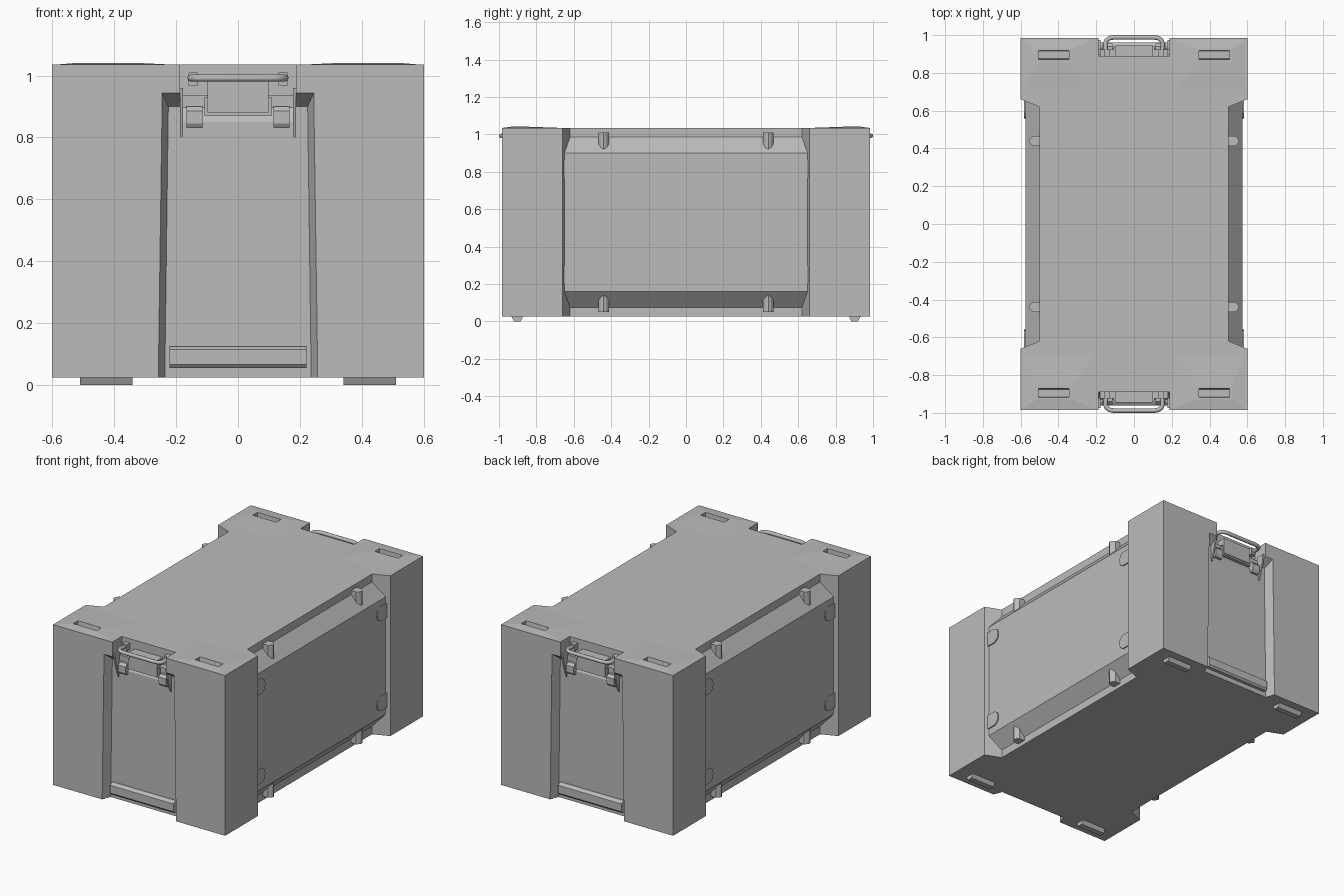
import bpy, bmesh, math

if "Cube" in bpy.data.objects:
    bpy.data.objects.remove(bpy.data.objects["Cube"])

grey = bpy.data.materials.new("plain_grey")
grey.use_nodes = True
grey.diffuse_color = (0.5, 0.5, 0.5, 1)
grey.node_tree.nodes["Principled BSDF"].inputs["Base Color"].default_value = (0.5, 0.5, 0.5, 1)


def loft(name, start, end):
    """Solid between two matching rings of 3D points."""
    bm = bmesh.new()
    a = [bm.verts.new(p) for p in start]
    b = [bm.verts.new(p) for p in end]
    bm.faces.new(a)
    bm.faces.new(b)
    for i in range(len(a)):
        j = (i + 1) % len(a)
        bm.faces.new((a[i], a[j], b[j], b[i]))
    bmesh.ops.recalc_face_normals(bm, faces=bm.faces)
    mesh = bpy.data.meshes.new(name)
    bm.to_mesh(mesh)
    bm.free()
    mesh.materials.append(grey)
    obj = bpy.data.objects.new(name, mesh)
    bpy.context.collection.objects.link(obj)
    return obj


def prism(name, pts, axis, lo, hi):
    """Extrude a 2D profile along one axis."""
    def ring(v):
        return [p[:axis] + (v,) + p[axis:] for p in pts]
    return loft(name, ring(lo), ring(hi))


def box(name, x, y, z):
    return prism(name, [(x[0], y[0]), (x[1], y[0]), (x[1], y[1]), (x[0], y[1])], 2, *z)


def rect(x, y, z):
    return [(x[0], y[0], z), (x[1], y[0], z), (x[1], y[1], z), (x[0], y[1], z)]


def mirror(obj, axes):
    mod = obj.modifiers.new("mirror", "MIRROR")
    mod.use_axis = [c in axes for c in "xyz"]
    mod.use_clip = False
    mod.use_mirror_merge = False
    return obj


def bake(obj):
    """Replace the mesh by its modified version."""
    graph = bpy.context.evaluated_depsgraph_get()
    mesh = bpy.data.meshes.new_from_object(obj.evaluated_get(graph))
    obj.modifiers.clear()
    obj.data = mesh


def cut(obj, cutters):
    for c in cutters:
        mod = obj.modifiers.new("cut", "BOOLEAN")
        mod.operation = "DIFFERENCE"
        mod.solver = "EXACT"
        mod.object = c
    bake(obj)


# Case body with recessed sides
half = [(.6, -.985), (.6, -.66), (.5, -.62), (.5, .62), (.6, .66), (.6, .985)]
body = prism("case_body", half + [(-x, y) for x, y in reversed(half)], 2, .025, 1.035)

# Low rise of the top corners towards the stacking slots
rise = mirror(loft("corner_rise", rect((.19, .6), (.66, .985), 1.034),
                   rect((.33, .52), (.855, .93), 1.041)), "xy")

# Cutters: end recess, handle notch and stacking slots
recess = loft("recess_cutter",
              [(-.265, -1, -.1), (.265, -1, -.1), (.25, -1, .955), (-.25, -1, .955)],
              [(-.238, -.93, -.1), (.238, -.93, -.1), (.225, -.93, .9), (-.225, -.93, .9)])
notch = prism("notch_cutter", [(-1.1, 1.2), (-.89, 1.2), (-.89, .93), (-.93, .85), (-1.1, .85)],
              0, -.187, .187)
slot = loft("slot_cutter", rect((.345, .505), (.875, .915), 1.01),
            rect((.34, .51), (.863, .922), 1.1))
for c, axes in ((recess, "y"), (notch, "y"), (slot, "xy")):
    mirror(c, axes)
    bake(c)
    c.hide_render = True
bake(rise)
cut(rise, [slot])
cut(body, [recess, notch, slot])
for c in (recess, notch, slot):
    bpy.data.objects.remove(c)

# Feet that match the slots
mirror(loft("foot", rect((.34, .51), (.885, .92), 0), rect((.34, .51), (.87, .935), .03)), "xy")

# Side panels with sloped upper and lower edges
mirror(prism("side_panel", [(.45, .075), (.5, .075), (.575, .16), (.575, .9), (.5, .985), (.45, .985)],
             1, -.65, .65), "x")

# Pegs standing in the side channels, and clips at the panel ends
peg = [(.48, .413), (.535, .413), (.55, .426), (.557, .44), (.55, .454), (.535, .467), (.48, .467)]
for label, lo, hi in (("upper", .88, 1.01), ("lower", .05, .18)):
    mirror(prism(label + "_peg", peg, 2, lo, hi), "xy")
for label, z in (("upper", .815), ("lower", .25)):
    clip = [(.655, z - .046), (.59, z - .046), (.565, z - .03), (.558, z),
            (.565, z + .03), (.59, z + .046), (.655, z + .046)]
    mirror(prism(label + "_clip", clip, 0, .56, .582), "xy")

# Lower lip on each end
mirror(prism("end_lip", [(-.92, .055), (-.95, .055), (-.96, .066), (-.96, .115), (-.945, .125), (-.92, .125)],
             0, -.222, .222), "y")

# Latch plates, hinge knuckles and notch ribs
mirror(box("latch_frame", (-.108, .108), (-.94, -.88), (.87, .93)), "y")
mirror(box("latch_plate", (-.098, .098), (-.945, -.88), (.88, .98)), "y")
mirror(box("hinge_bar", (-.18, .18), (-.925, -.88), (.895, .935)), "y")
mirror(prism("hinge_knuckle", [(-.91, .83), (-.945, .83), (-.955, .845), (-.955, .885), (-.94, .9), (-.91, .9)],
             0, .115, .167), "xy")
mirror(prism("notch_rib", [(-.92, .8), (-.935, .8), (-.965, .9), (-.975, .96), (-.92, .96)],
             0, .177, .187), "xy")
mirror(box("handle_bracket", (.13, .16), (-.925, -.885), (.968, 1.01)), "xy")

# Carrying handles: bent round bars
for label, s in (("front", -1), ("back", 1)):
    curve = bpy.data.curves.new(label + "_handle", "CURVE")
    curve.dimensions = "3D"
    curve.bevel_depth = .012
    curve.bevel_resolution = 2
    curve.use_fill_caps = True
    side = [(.145, .89), (.152, .955), (.145, .973), (.13, .984), (.11, .988)]
    path = side + [(-x, y) for x, y in reversed(side)]
    spline = curve.splines.new("POLY")
    spline.points.add(len(path) - 1)
    for p, (x, y) in zip(spline.points, path):
        p.co = (x, s * y, .992, 1)
    curve.materials.append(grey)
    bar = bpy.data.objects.new(label + "_handle", curve)
    bpy.context.collection.objects.link(bar)
